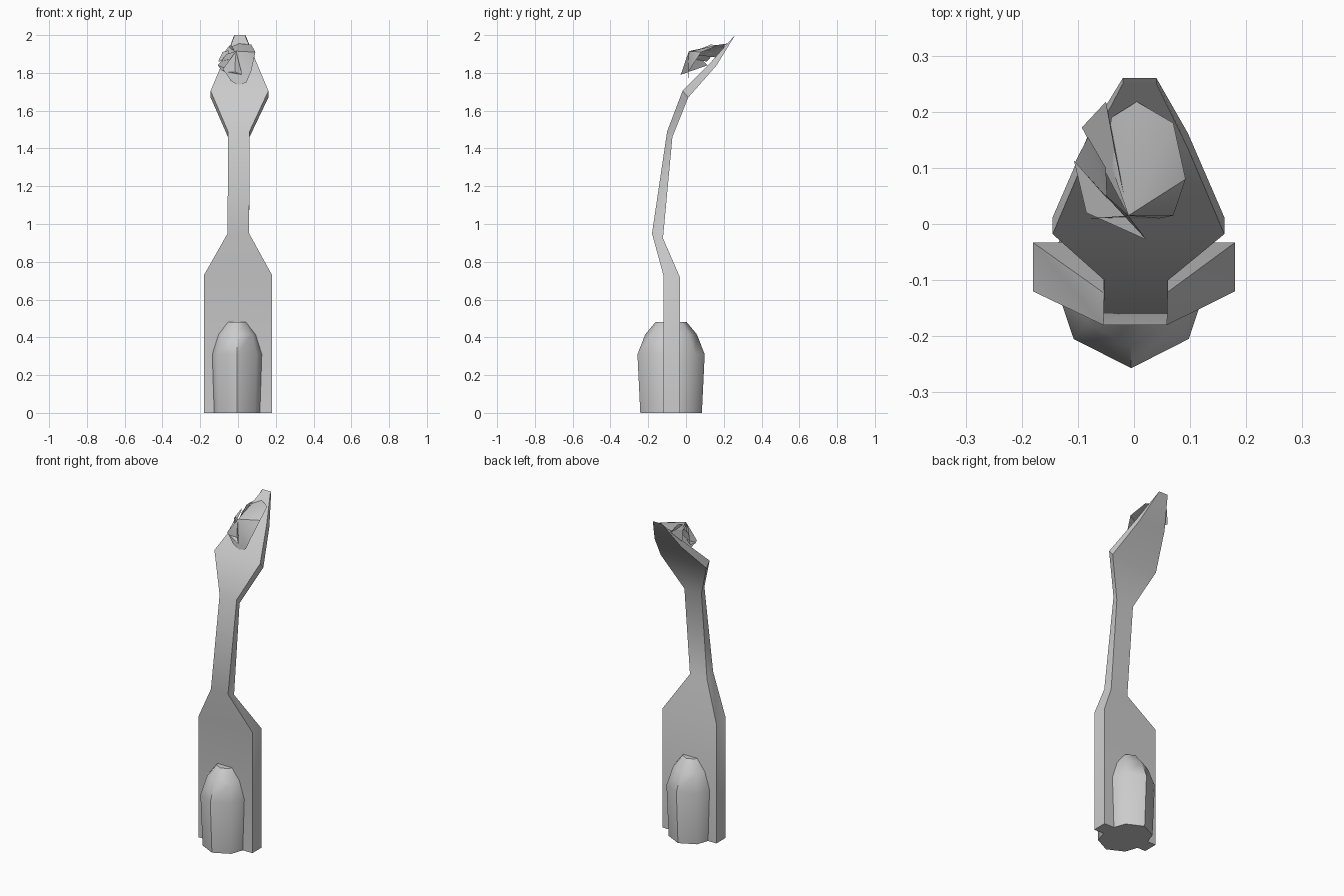
import bpy, bmesh, math

if "Cube" in bpy.data.objects:
    bpy.data.objects.remove(bpy.data.objects["Cube"])


def make(name, verts, faces, angle=40, solid=True):
    me = bpy.data.meshes.new(name)
    me.from_pydata(verts, [], faces)
    ob = bpy.data.objects.new(name, me)
    bpy.context.collection.objects.link(ob)
    if solid:
        bm = bmesh.new()
        bm.from_mesh(me)
        bmesh.ops.recalc_face_normals(bm, faces=bm.faces)
        bm.to_mesh(me)
        bm.free()
    bpy.ops.object.select_all(action='DESELECT')
    ob.select_set(True)
    bpy.context.view_layer.objects.active = ob
    bpy.ops.object.shade_smooth_by_angle(angle=math.radians(angle))
    return ob


def loft(name, rings, angle=40):
    n = len(rings[0])
    verts = [p for r in rings for p in r]
    faces = [(k * n + i, k * n + (i + 1) % n, (k + 1) * n + (i + 1) % n, (k + 1) * n + i)
             for k in range(len(rings) - 1) for i in range(n)]
    faces += [tuple(reversed(range(n))), tuple(range(len(verts) - n, len(verts)))]
    return make(name, verts, faces, angle)


def fan(name, centre, rim):
    return make(name, [centre] + rim, [(0, i, i + 1) for i in range(1, len(rim))], 40, False)


# Flat bent stalk: x centre, half width, front (y, z), back (y, z)
stations = [
    (0, .18, (-.12, 0), (-.033, 0)),
    (0, .18, (-.12, .73), (-.033, .72)),
    (.002, .057, (-.18, .95), (-.122, .925)),
    (.004, .057, (-.10, 1.49), (-.072, 1.46)),
    (.008, .153, (-.018, 1.705), (.012, 1.67)),
    (.008, .088, (.135, 1.86), (.162, 1.84)),
    (.01, .03, (.25, 1.99), (.26, 2.0)),
]
loft("bent_stalk", [[(c - w, *f), (c + w, *f), (c + w, *b), (c - w, *b)]
                    for c, w, f, b in stations])

# Eight-sided domed base
profile = [(.135, .163, 0), (.145, .178, .31), (.112, .137, .415), (.06, .083, .48)]
loft("domed_base", [[(-.005 + rx * math.sin(i * math.pi / 4),
                      -.079 - ry * math.cos(i * math.pi / 4), z) for i in range(8)]
                    for rx, ry, z in profile], 50)

# Open bloom and loose petals on the head
fan("bloom", (-.01, .015, 1.915),
    [(-.05, .13, 1.9), (-.04, .19, 1.935), (.005, .218, 1.955), (.07, .18, 1.95),
     (.092, .08, 1.91), (.07, .015, 1.81), (.045, .01, 1.75), (.003, .01, 1.735),
     (-.035, .01, 1.755), (-.08, .01, 1.82)])
fan("front_petal", (.022, -.028, 1.79),
    [(-.085, .02, 1.81), (-.107, .113, 1.84), (-.06, .06, 1.9), (-.01, .015, 1.915)])
fan("upper_petal", (-.01, .015, 1.9),
    [(-.093, .172, 1.88), (-.05, .218, 1.94), (-.035, .13, 1.95)])
fan("side_petal", (-.048, .045, 1.87),
    [(-.105, .11, 1.86), (-.082, .155, 1.91), (-.05, .1, 1.92)])
